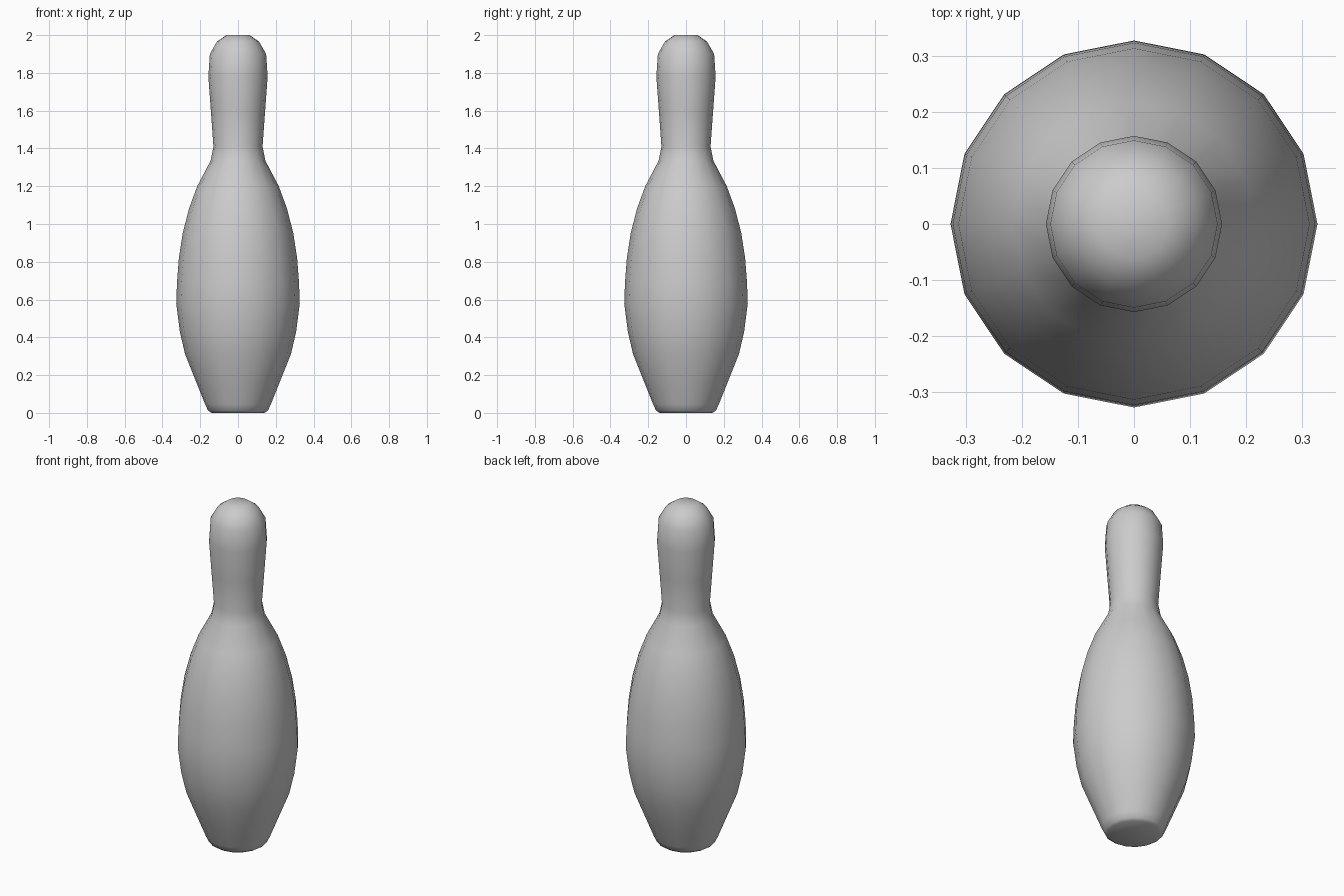
import bpy
import bmesh
from math import pi

cube = bpy.data.objects.get("Cube")
if cube:
    bpy.data.objects.remove(cube, do_unlink=True)

SIDES = 16

# Silhouette from base to crown: (radius, height)
PROFILE = [
    (0.140, 0.0), (0.158, 0.012), (0.174, 0.045), (0.224, 0.17),
    (0.280, 0.31), (0.308, 0.43), (0.327, 0.58), (0.323, 0.69),
    (0.313, 0.82), (0.293, 0.95), (0.260, 1.08), (0.216, 1.20),
    (0.145, 1.335), (0.130, 1.41), (0.143, 1.59), (0.157, 1.78),
    (0.149, 1.90), (0.112, 1.965), (0.062, 2.0),
]

# Plain light grey finish
grey = bpy.data.materials.new("light_grey")
grey.use_nodes = True
colour = (0.6, 0.6, 0.6, 1.0)
grey.diffuse_color = colour
grey.node_tree.nodes["Principled BSDF"].inputs["Base Color"].default_value = colour

# Lathe the silhouette around the vertical axis, with closed ends
bm = bmesh.new()
points = [(0, 0)] + PROFILE + [(0, PROFILE[-1][1])]
verts = [bm.verts.new((r, 0, z)) for r, z in points]
edges = [bm.edges.new(pair) for pair in zip(verts, verts[1:])]
bmesh.ops.spin(bm, geom=verts + edges, cent=(0, 0, 0), axis=(0, 0, 1),
               angle=2 * pi, steps=SIDES, use_duplicate=False)
bmesh.ops.remove_doubles(bm, verts=bm.verts, dist=0.0005)
bmesh.ops.recalc_face_normals(bm, faces=bm.faces)
for face in bm.faces:
    face.smooth = True

mesh = bpy.data.meshes.new("pin_body")
bm.to_mesh(mesh)
bm.free()
mesh.materials.append(grey)
pin = bpy.data.objects.new("pin_body", mesh)
bpy.context.collection.objects.link(pin)
